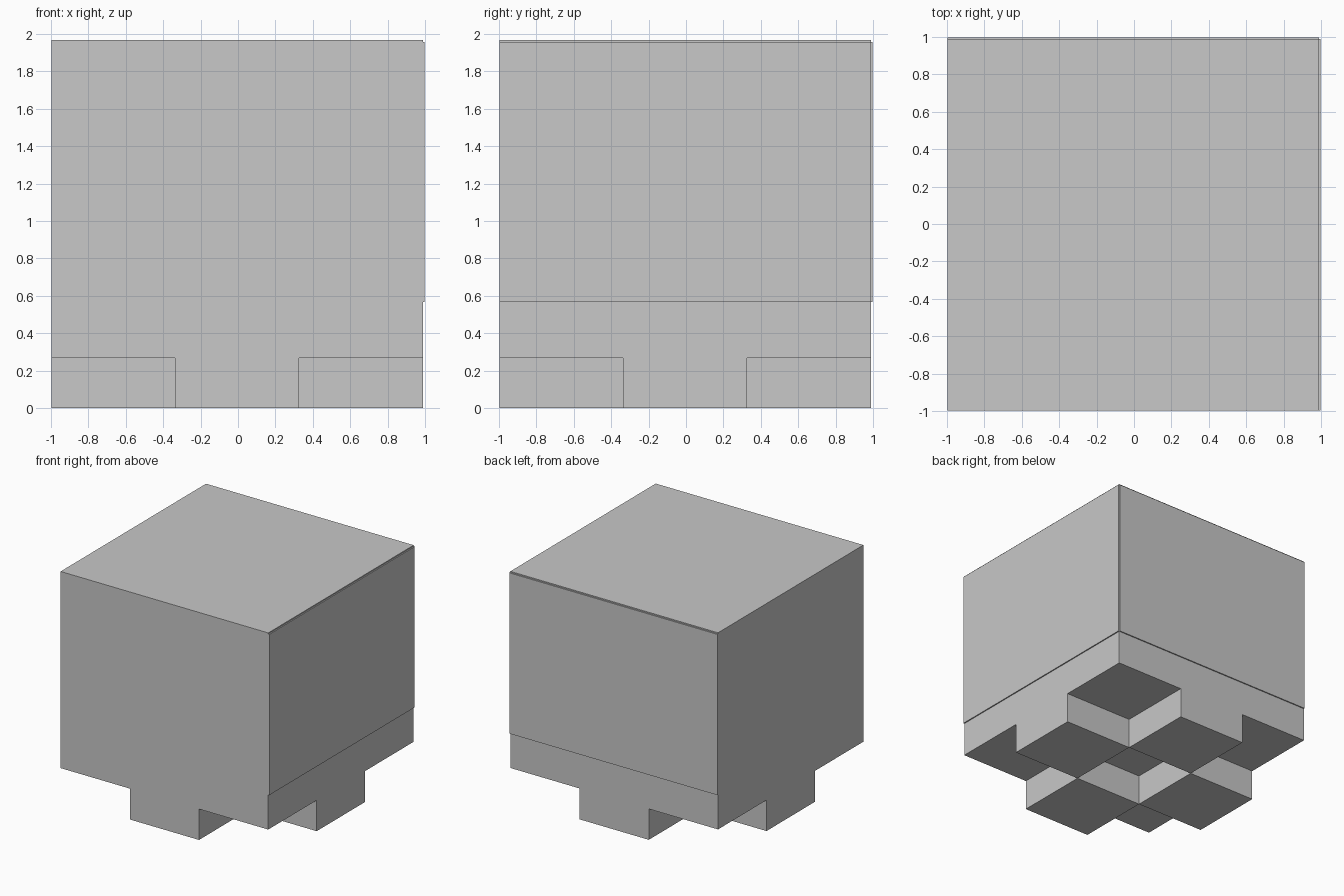
import bpy, bmesh

if "Cube" in bpy.data.objects:
    bpy.data.objects.remove(bpy.data.objects["Cube"])

LO, HI = -1.0, 0.986           # main block footprint
FOOT, TOP = 0.267, 1.967       # foot height and block top
PLATE_BOTTOM, PLATE_TOP = 0.567, 1.957

grey = bpy.data.materials.new("light grey")
grey.diffuse_color = (0.58, 0.58, 0.58, 1)
grey.use_nodes = True
grey.node_tree.nodes["Principled BSDF"].inputs["Base Color"].default_value = grey.diffuse_color


def finish(name, bm):
    bmesh.ops.recalc_face_normals(bm, faces=bm.faces)
    mesh = bpy.data.meshes.new(name)
    bm.to_mesh(mesh)
    bm.free()
    mesh.materials.append(grey)
    bpy.context.collection.objects.link(bpy.data.objects.new(name, mesh))


def box(name, lo, hi):
    bm = bmesh.new()
    bmesh.ops.create_cube(bm, size=1)
    for v in bm.verts:
        v.co = [a + (b - a) * (c + 0.5) for a, b, c in zip(lo, hi, v.co)]
    finish(name, bm)


# Main block: 3 x 3 underside cells, raised to the top as a solid
bm = bmesh.new()
step = (HI - LO) / 3
pts = [[bm.verts.new((LO + i * step, LO + j * step, FOOT)) for j in range(4)]
       for i in range(4)]
cells = {(i, j): bm.faces.new((pts[i][j], pts[i][j + 1], pts[i + 1][j + 1], pts[i + 1][j]))
         for i in range(3) for j in range(3)}
rim = [e for e in bm.edges if e.is_boundary]
sides = bmesh.ops.extrude_edge_only(bm, edges=rim)["geom"]
for v in sides:
    if isinstance(v, bmesh.types.BMVert):
        v.co.z = TOP
bmesh.ops.holes_fill(bm, edges=[e for e in bm.edges if e.is_boundary], sides=0)

# Feet: the middle cell of each edge drops to the ground, corners and centre stay raised
feet = [f for (i, j), f in cells.items() if (i + j) % 2]
for f in bmesh.ops.extrude_discrete_faces(bm, faces=feet)["faces"]:
    for v in f.verts:
        v.co.z = 0
finish("block_with_feet", bm)

# Thin plates on the right and back sides
box("right_plate", (HI, LO, PLATE_BOTTOM), (HI + 0.0099, HI, PLATE_TOP))
box("back_plate", (LO, HI, PLATE_BOTTOM), (HI, HI + 0.0099, PLATE_TOP))

# Centre the whole model
for ob in bpy.context.collection.objects:
    ob.location = (0.002, 0.002, 0)
